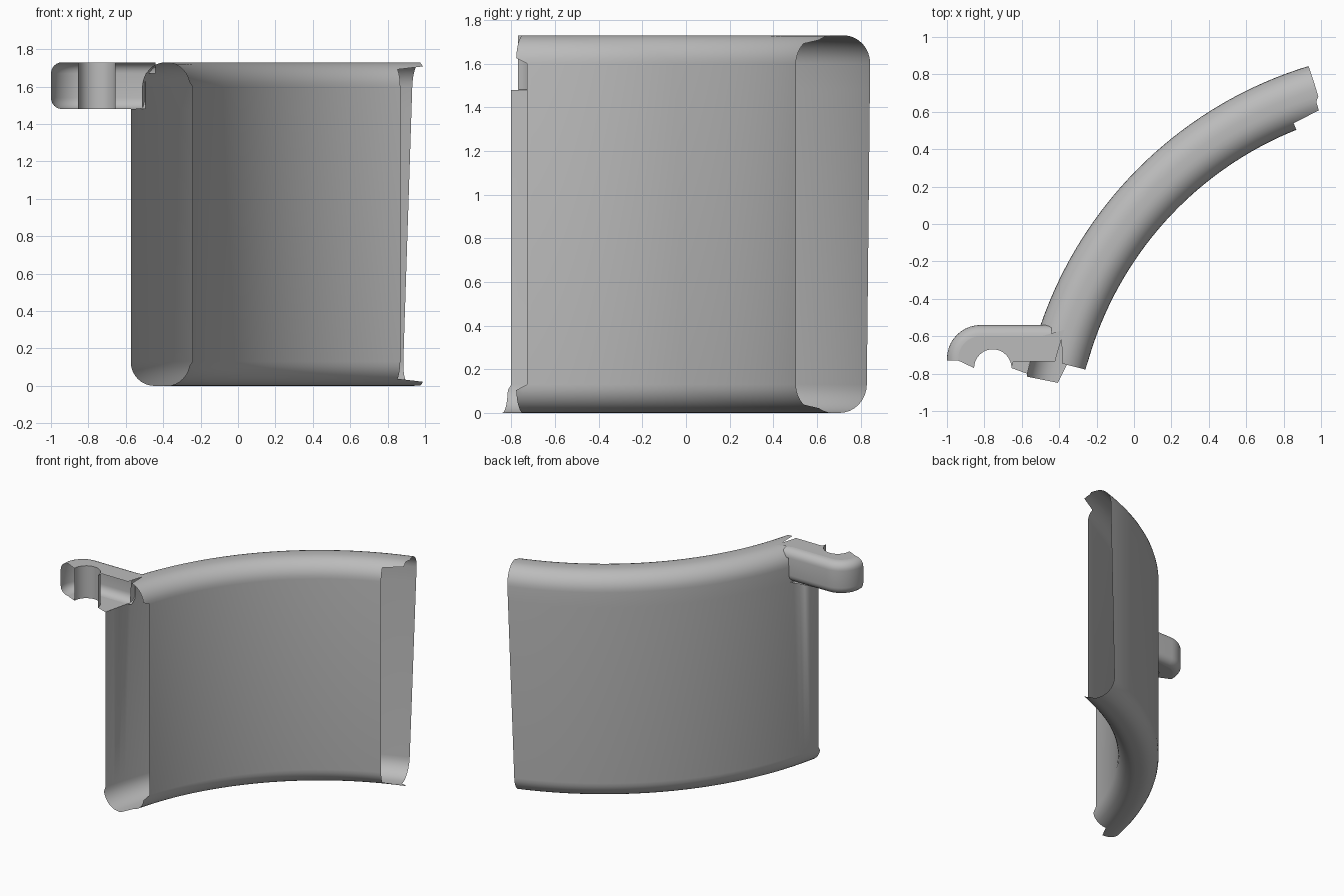
import bpy, bmesh
from math import sin, cos, pi, radians, sqrt

cube = bpy.data.objects.get("Cube")
if cube:
    bpy.data.objects.remove(cube)

grey = bpy.data.materials.new("plain_grey")
grey.use_nodes = True
grey.diffuse_color = (0.5, 0.5, 0.5, 1)
grey.node_tree.nodes["Principled BSDF"].inputs["Base Color"].default_value = (0.5, 0.5, 0.5, 1)

CX, CY = 1.57, -1.248          # centre of the curved sleeve
R_IN, R_OUT, H, FIL = 1.887, 2.187, 1.73, 0.13
TAB_Z, TAB_FIL = 1.48, 0.06


def finish(bm, name):
    bmesh.ops.remove_doubles(bm, verts=bm.verts, dist=0.0005)
    mesh = bpy.data.meshes.new(name)
    bm.to_mesh(mesh)
    bm.free()
    mesh.materials.append(grey)
    obj = bpy.data.objects.new(name, mesh)
    bpy.context.collection.objects.link(obj)
    bpy.ops.object.select_all(action='DESELECT')
    obj.select_set(True)
    bpy.context.view_layer.objects.active = obj
    bpy.ops.object.shade_smooth_by_angle(angle=radians(35))
    return obj


def skin(bm, rows, closed=False):
    grid = [[bm.verts.new(p) for p in row] for row in rows]
    pairs = list(zip(grid, grid[1:]))
    if closed:
        pairs.append((grid[-1], grid[0]))
    for a, b in pairs:
        for i in range(len(a) - 1):
            bm.faces.new((a[i], a[i + 1], b[i + 1], b[i]))


def polar(r, deg):
    return CX + r * cos(radians(deg)), CY + r * sin(radians(deg))


def limits(r, z):
    """Start and end angle of the sleeve for one point of its section."""
    inner = r < R_IN + 0.04
    if r > R_OUT - FIL - 0.001 and z > TAB_Z + 0.002:
        start = 162.1                       # opening into the clip
    elif r > R_OUT - 0.001:
        start = 168.2
    elif z < FIL and r > 2.0:
        start = 168.6
    elif r < R_IN + 0.001 and FIL - 0.02 < z < H - FIL + 0.02:
        start = 164
    else:
        start = 165.6
    if inner and 0.035 < z < H - 0.035:
        end = 111.85                        # recessed inner wall
    elif r < 2.0:
        end = 107.4
    else:
        end = 106.85 + 1.55 * (1 - z / H)
    return start, end


# Section: rounded rectangle, going round from the inner bottom corner
section = []
corners = [(R_IN + FIL, FIL, 180), (R_OUT - FIL, FIL, 270),
           (R_OUT - FIL, H - FIL, 0), (R_IN + FIL, H - FIL, 90)]
for r, z, a0 in corners:
    if a0 == 0:
        section += [(R_OUT, TAB_Z), (R_OUT, TAB_Z + 0.004)]
    for i in range(9):
        a = radians(a0 + 90 * i / 8)
        section.append((r + FIL * cos(a), z + FIL * sin(a)))

# Curved hollow sleeve, open at both ends
angles = [168.6 - (168.6 - 106.85) * i / 48 for i in range(49)]
rows = []
for r, z in section:
    start, end = limits(r, z)
    rows.append([(*polar(r, max(end, min(start, a))), z) for a in angles])
bm = bmesh.new()
skin(bm, rows, closed=True)
finish(bm, "curved_sleeve")


# Clip: hollow tab with a rounded rim and a half-round notch
def rim(inset):
    r = 0.18 - inset
    path = [(-1 + inset, -0.73)]
    path += [(-0.82 - r * cos(pi / 2 * i / 10), -0.72 + r * sin(pi / 2 * i / 10)) for i in range(11)]
    return path + [(-0.495, -0.54 - inset)]


bm = bmesh.new()
rows = []
for base, a0 in ((TAB_Z + TAB_FIL, -90), (H - TAB_FIL, 0)):
    for i in range(7):
        a = radians(a0 + 90 * i / 6)
        inset = TAB_FIL * (1 - cos(a))
        rows.append([(x, y, base + TAB_FIL * sin(a)) for x, y in rim(inset)])
skin(bm, rows)

notch = [(-0.755 + 0.1 * cos(pi * i / 16), -0.77 + 0.1 * sin(pi * i / 16)) for i in range(17)]
skin(bm, [[(x, y, z) for x, y in notch] for z in (TAB_Z, H)])


# Top and bottom plates, trimmed along the sleeve
def plate(z, radius, first, last, front):
    trim = [polar(radius, first + (last - first) * i / 6) for i in range(7)]
    outline = rim(TAB_FIL) + trim + front + notch + [(-0.94, -0.73)]
    face = bm.faces.new([bm.verts.new((x, y, z)) for x, y in outline])
    if (face.normal_update() or face.normal.z) * (z - 1.6) < 0:
        face.normal_flip()
    bmesh.ops.triangulate(bm, faces=[face])


plate(H, R_OUT - FIL, 160.6, 165.6, [(-0.645, -0.735)])
plate(TAB_Z, R_OUT, 161.5, 168.2, [])
# Rounded rear edge carried into the sleeve shoulder
skin(bm, [[(x, y, z) for x in (-0.495, -0.44)]
          for y, z in ((-0.54 - TAB_FIL * (1 - cos(a)), H - TAB_FIL + TAB_FIL * sin(a))
                       for a in (pi / 2 * i / 6 for i in range(7)))])
finish(bm, "clip_tab")
